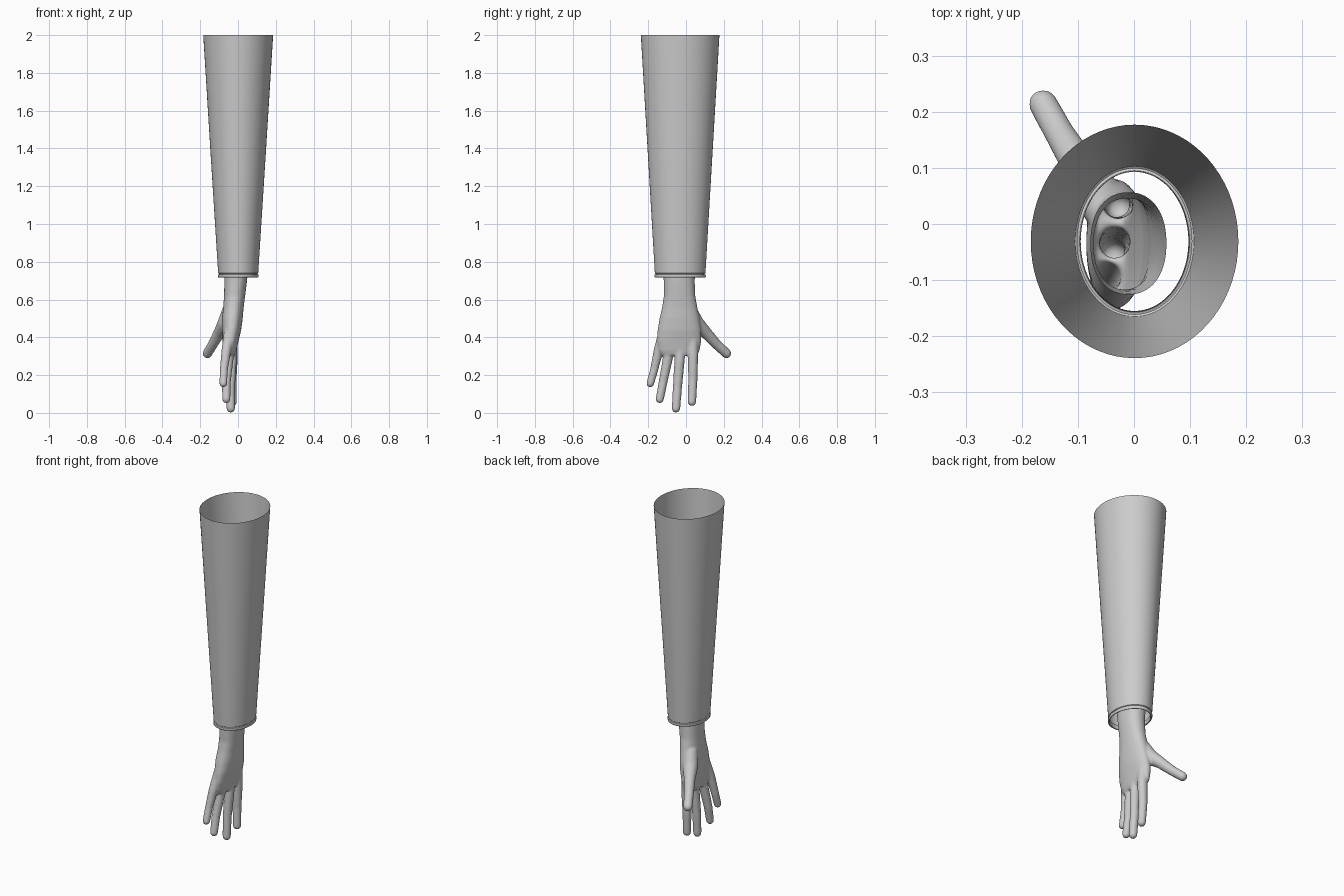
import bpy, bmesh, math
from mathutils import Vector, Matrix

cube = bpy.data.objects.get("Cube")
if cube:
    bpy.data.objects.remove(cube)

grey = bpy.data.materials.new("plain_grey")
grey.use_nodes = True
grey.diffuse_color = (0.6, 0.6, 0.6, 1)
grey.node_tree.nodes["Principled BSDF"].inputs["Base Color"].default_value = (0.6, 0.6, 0.6, 1)


def loft(bm, rings, sides, power=1.0, closed=False):
    """Skin a stack of ovals, each given as (z, centre x, centre y, radius x, radius y)."""
    def bend(v):
        return math.copysign(abs(v) ** power, v)
    loops = []
    for z, cx, cy, rx, ry in rings:
        angles = [2 * math.pi * i / sides for i in range(sides)]
        loops.append([bm.verts.new((cx + rx * bend(math.cos(a)),
                                    cy + ry * bend(math.sin(a)), z)) for a in angles])
    for a, b in zip(loops, loops[1:]):
        for i in range(sides):
            j = (i + 1) % sides
            bm.faces.new((a[i], a[j], b[j], b[i]))
    if closed:
        bm.faces.new(loops[0][::-1])
        bm.faces.new(loops[-1])
    bmesh.ops.recalc_face_normals(bm, faces=bm.faces[:])


def digit(bm, points):
    """Row of overlapping balls along a path of (x, y, z, radius)."""
    steps = 16
    for p, q in zip(points, points[1:]):
        for i in range(steps + 1):
            s = Vector(p).lerp(Vector(q), i / steps)
            bmesh.ops.create_uvsphere(bm, u_segments=16, v_segments=10, radius=s[3],
                                      matrix=Matrix.Translation(s[:3]))


def make_object(name, bm, angle):
    mesh = bpy.data.meshes.new(name)
    bm.to_mesh(mesh)
    bm.free()
    mesh.materials.append(grey)
    obj = bpy.data.objects.new(name, mesh)
    bpy.context.collection.objects.link(obj)
    bpy.ops.object.select_all(action='DESELECT')
    obj.select_set(True)
    bpy.context.view_layer.objects.active = obj
    bpy.ops.object.shade_smooth_by_angle(angle=math.radians(angle))
    return obj


# Tapered oval sleeve, open at both ends
bm = bmesh.new()
loft(bm, [(z, 0.001, -0.031, rx, ry) for z, rx, ry in
          [(2.0, 0.185, 0.208), (1.37, 0.146, 0.171), (0.74, 0.106, 0.134)]], 72)
make_object("sleeve", bm, 40)

# Rolled hem with a narrow groove above it
bm = bmesh.new()
hem = [(0.740, 0.000), (0.737, -0.004), (0.734, -0.004), (0.732, 0.001), (0.726, 0.002),
       (0.719, 0.001), (0.716, -0.003), (0.718, -0.008), (0.728, -0.010), (0.742, -0.009)]
loft(bm, [(z, 0.001, -0.031, 0.106 + d, 0.134 + d) for z, d in hem], 72)
make_object("sleeve_hem", bm, 50)

# Wrist and palm
bm = bmesh.new()
loft(bm, [(0.90, -0.010, -0.034, 0.070, 0.094),
          (0.80, -0.010, -0.035, 0.066, 0.089),
          (0.70, -0.012, -0.036, 0.060, 0.082),
          (0.62, -0.018, -0.034, 0.056, 0.083),
          (0.56, -0.024, -0.033, 0.054, 0.093),
          (0.50, -0.030, -0.034, 0.055, 0.106),
          (0.44, -0.034, -0.035, 0.051, 0.115),
          (0.38, -0.039, -0.037, 0.042, 0.118),
          (0.33, -0.042, -0.037, 0.034, 0.109),
          (0.305, -0.042, -0.034, 0.026, 0.094)], 40, 0.9, True)

# Fingers and thumb
digit(bm, [(-0.045, -0.115, 0.43, 0.030), (-0.062, -0.146, 0.33, 0.026),
           (-0.075, -0.168, 0.23, 0.022), (-0.078, -0.189, 0.156, 0.021)])
digit(bm, [(-0.040, -0.075, 0.42, 0.030), (-0.050, -0.096, 0.29, 0.027),
           (-0.062, -0.122, 0.16, 0.024), (-0.062, -0.139, 0.073, 0.022)])
digit(bm, [(-0.036, -0.025, 0.42, 0.030), (-0.034, -0.034, 0.28, 0.028),
           (-0.040, -0.045, 0.14, 0.025), (-0.038, -0.053, 0.024, 0.023)])
digit(bm, [(-0.034, 0.035, 0.42, 0.032), (-0.028, 0.037, 0.30, 0.028),
           (-0.032, 0.036, 0.17, 0.025), (-0.028, 0.031, 0.059, 0.023)])
digit(bm, [(-0.045, 0.020, 0.54, 0.040), (-0.066, 0.052, 0.475, 0.043),
           (-0.098, 0.105, 0.425, 0.032), (-0.132, 0.160, 0.365, 0.027),
           (-0.162, 0.214, 0.315, 0.026)])
hand = make_object("hand", bm, 180)

# Fuse into one soft skin
remesh = hand.modifiers.new("fuse", 'REMESH')
remesh.mode = 'VOXEL'
remesh.voxel_size = 0.005
smooth = hand.modifiers.new("soften", 'SMOOTH')
smooth.factor = 0.5
smooth.iterations = 12
graph = bpy.context.evaluated_depsgraph_get()
skin = bpy.data.meshes.new_from_object(hand.evaluated_get(graph))
bpy.data.objects.remove(hand)

# Open the wrist end
bm = bmesh.new()
bm.from_mesh(skin)
bmesh.ops.bisect_plane(bm, geom=bm.verts[:] + bm.edges[:] + bm.faces[:],
                       plane_co=(0, 0, 0.85), plane_no=(0, 0, 1), clear_outer=True)
for face in bm.faces:
    face.material_index = 0
make_object("hand", bm, 180)
